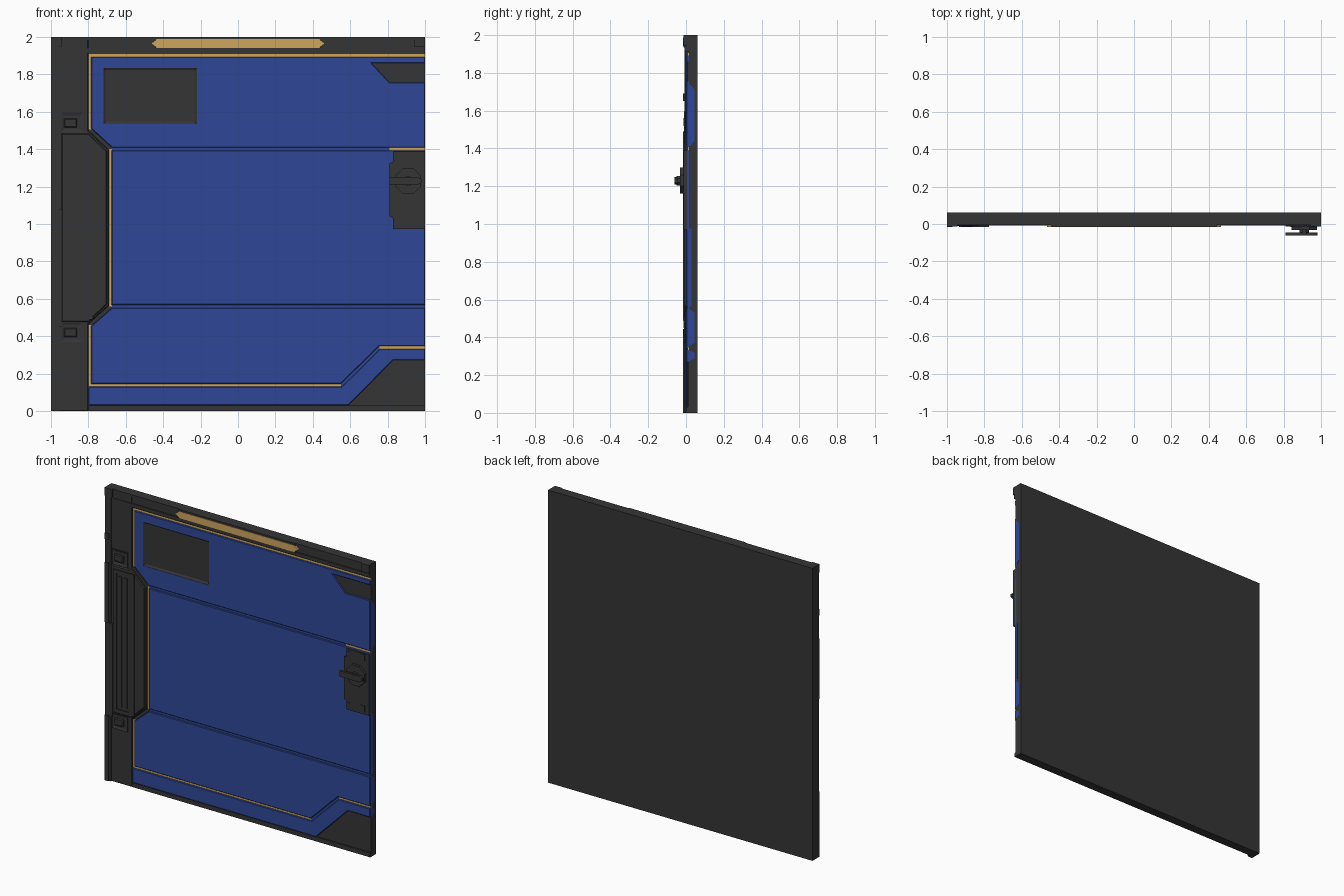
import bpy, bmesh, math


def material(name, rgb):
    m = bpy.data.materials.new(name)
    m.diffuse_color = (*rgb, 1)
    return m


DARK = material("dark grey", (0.036, 0.036, 0.036))
BLUE = material("blue paint", (0.028, 0.064, 0.31))
GOLD = material("gold trim", (0.62, 0.38, 0.11))


def prism(name, pts, y0, y1, mat, bevel=0.0, recess=None):
    """Extrude an (x, z) outline from front y0 to back y1; optional front chamfer or inset recess."""
    bm = bmesh.new()
    a = [bm.verts.new((x, y0, z)) for x, z in pts]
    b = [bm.verts.new((x, y1, z)) for x, z in pts]
    front = bm.faces.new(a)
    bm.faces.new(b[::-1])
    n = len(pts)
    for i in range(n):
        j = (i + 1) % n
        bm.faces.new((a[i], b[i], b[j], a[j]))
    bmesh.ops.recalc_face_normals(bm, faces=bm.faces)
    if recess:
        bmesh.ops.inset_region(bm, faces=[front], thickness=recess[0])
        for v in front.verts:
            v.co.y += recess[1]
    if bevel:
        bmesh.ops.bevel(bm, geom=list(front.edges), offset=bevel, segments=1,
                        affect='EDGES', profile=0.5)
    me = bpy.data.meshes.new(name)
    bm.to_mesh(me)
    bm.free()
    me.materials.append(mat)
    ob = bpy.data.objects.new(name, me)
    bpy.context.collection.objects.link(ob)
    return ob


def box(name, x0, x1, z0, z1, y0, y1, mat, **kw):
    return prism(name, [(x0, z0), (x1, z0), (x1, z1), (x0, z1)], y0, y1, mat, **kw)


# back slab
box("back_slab", -1, 1, 0, 2, 0.016, 0.062, DARK)

# blue front panels
C = 0.004
upper = prism("upper_panel", [(-0.785, 1.893), (1, 1.893), (1, 1.86), (0.715, 1.86), (0.81, 1.757),
              (1, 1.757), (1, 1.409), (-0.675, 1.409), (-0.785, 1.51)], 0, 0.018, BLUE, C)
prism("middle_panel", [(-0.675, 1.393), (1, 1.393), (1, 0.567), (-0.675, 0.567)], 0, 0.018, BLUE, C)
prism("lower_panel", [(-0.675, 0.551), (1, 0.551), (1, 0.347), (0.755, 0.347), (0.55, 0.145),
      (-0.785, 0.145), (-0.785, 0.455)], 0, 0.018, BLUE, C)
prism("kick_panel", [(-0.8, 0.03), (0.59, 0.03), (0.83, 0.272), (1, 0.272), (1, 0.333),
      (0.76, 0.333), (0.555, 0.131), (-0.8, 0.131)], 0, 0.018, BLUE, C)

# dark recessed floors in the right corners
prism("lower_corner_floor", [(0.585, 0.02), (0.83, 0.275), (1, 0.275), (1, 0.02)], 0.010, 0.018, DARK)
prism("upper_corner_floor", [(0.71, 1.865), (1, 1.865), (1, 1.75), (0.81, 1.75)], 0.008, 0.018, DARK)

# blue edge plates on the right side
for k, (z0, z1, y1, c) in enumerate([(0.268, 0.338, 0.045, 0.02), (0.342, 0.56, 0.045, 0.03),
                                     (0.56, 0.98, 0.028, 0.004), (1.395, 1.757, 0.045, 0.045)]):
    profile = [(0.004, z0), (y1, z0 + c), (y1, z1 - c), (0.004, z1)]
    plate = prism("side_edge_plate_%d" % k, profile, -0.001, 0.001, BLUE)
    for v in plate.data.vertices:       # turn the plate into the side plane
        v.co = (1.0 + v.co.y, v.co.x, v.co.z)
    plate.data.flip_normals()

# window recess in the upper panel
cutter = box("window_cutter", -0.72, -0.22, 1.535, 1.835, -0.05, 0.05, DARK)
cutter.hide_render = True
cutter.display_type = 'WIRE'
mod = upper.modifiers.new("window_hole", 'BOOLEAN')
mod.object = cutter
mod.operation = 'DIFFERENCE'
mod.solver = 'EXACT'
box("window_panel", -0.72, -0.22, 1.535, 1.835, 0.002, 0.018, DARK, recess=(0.017, 0.008))

# groove floors between panels
box("upper_groove", -0.675, 0.81, 1.39, 1.412, 0.009, 0.017, BLUE)
box("lower_groove", -0.675, 1, 0.548, 0.57, 0.009, 0.017, BLUE)
prism("kick_groove", [(0.53, 0.128), (0.56, 0.128), (0.77, 0.333), (0.755, 0.35)], 0.010, 0.017, BLUE)

# gold strips set in the gaps
for k, (x0, x1, z0, z1) in enumerate([
        (-0.8, 1, 1.892, 1.908), (-0.8, -0.784, 1.505, 1.9), (-0.69, -0.674, 0.56, 1.4),
        (-0.8, -0.784, 0.131, 0.46), (-0.784, 0.55, 0.130, 0.146), (0.757, 1, 0.332, 0.348),
        (0.81, 1, 1.392, 1.41)]):
    box("gold_strip_%d" % k, x0, x1, z0, z1, 0.008, 0.0165, GOLD)

# left frame with its stepped fairing
prism("left_frame", [(-1, 0), (-0.8, 0), (-0.8, 0.465), (-0.69, 0.565), (-0.69, 1.395),
      (-0.8, 1.5), (-0.8, 2), (-1, 2)], -0.003, 0.018, DARK, 0.004)
prism("grip_fairing", [(-0.945, 0.475), (-0.80, 0.475), (-0.70, 0.57), (-0.70, 1.39),
      (-0.80, 1.485), (-0.945, 1.485)], -0.009, 0.0, DARK, 0.006)

# vertical grip ribs
for k, (x0, x1, e) in enumerate([(-0.935, -0.91, 0.0), (-0.895, -0.87, 0.04), (-0.855, -0.83, 0.04),
                                 (-0.815, -0.775, 0.0)]):
    box("grip_rib_%d" % k, x0, x1, 0.49 + e, 1.46 - e, -0.015, -0.005, DARK)
for k, z in enumerate((0.49, 1.44)):
    box("grip_end_%d" % k, -0.91, -0.815, z, z + 0.02, -0.015, -0.005, DARK)

# nested square brackets above and below the grip
for k, z in enumerate((0.42, 1.54)):
    box("bracket_%d" % k, -0.945, -0.83, z - 0.05, z + 0.055, -0.010, 0, DARK, recess=(0.02, 0.005))
    box("bracket_core_%d" % k, -0.93, -0.86, z - 0.025, z + 0.025, -0.014, 0, DARK, bevel=0.006)

# left edge column and its raised blocks
box("edge_column", -1, -0.955, 0, 2, -0.008, 0.0, DARK)
for k, (z0, z1) in enumerate([(0, 0.445), (1.08, 1.49), (1.65, 1.69)]):
    box("edge_block_%d" % k, -1, -0.97, z0, z1, -0.016, 0, DARK)
box("edge_inner_bar", -0.965, -0.94, 0.45, 1.08, -0.012, 0, DARK)

# top rail with end caps and gold bar
box("top_rail", -0.8, 1, 1.91, 2, 0.0, 0.018, DARK)
box("top_rail_lower_lip", -0.94, 1, 1.915, 1.94, -0.007, 0.002, DARK)
box("top_rail_upper_lip", -0.94, 0.95, 1.985, 2, -0.006, 0.002, DARK)
for s in (-1, 1):
    box("top_end_cap", *sorted((s, s * 0.945)), 1.945, 2, -0.014, 0.002, DARK)
box("top_centre_block", -0.44, 0.44, 1.935, 2, -0.013, 0.002, DARK)
prism("top_gold_bar", [(-0.465, 1.965), (-0.435, 1.942), (0.435, 1.942), (0.465, 1.965),
      (0.435, 1.988), (-0.435, 1.988)], -0.016, -0.002, GOLD)

# bottom rail
box("bottom_rail", -0.8, 1, 0, 0.03, 0.0, 0.018, DARK)

# lock plate with bolts
prism("lock_plate", [(0.83, 0.972), (1, 0.972), (1, 1.388), (0.83, 1.388), (0.83, 1.335), (0.81, 1.325),
      (0.81, 1.04), (0.83, 1.03)], -0.013, 0.03, DARK)
for x, w in ((0.848, 0.010), (0.952, 0.016)):
    for z in (1.01, 1.36):
        box("lock_bolt", x - w, x + w, z - w * 1.4, z + w * 1.4, -0.017, -0.01, DARK)


# turning handle: octagon base, shaft and bar
def octagon(r):
    return [(0.91 + r * math.cos(math.pi * (k + 0.5) / 4), 1.23 + r * math.sin(math.pi * (k + 0.5) / 4))
            for k in range(8)]


prism("handle_base", octagon(0.074), -0.031, -0.01, DARK)
prism("handle_shaft", octagon(0.027), -0.05, -0.03, DARK)
prism("handle_bar", [(0.81, 1.21), (0.96, 1.21), (0.98, 1.22), (0.98, 1.24), (0.96, 1.25), (0.81, 1.25)],
      -0.062, -0.046, DARK)
